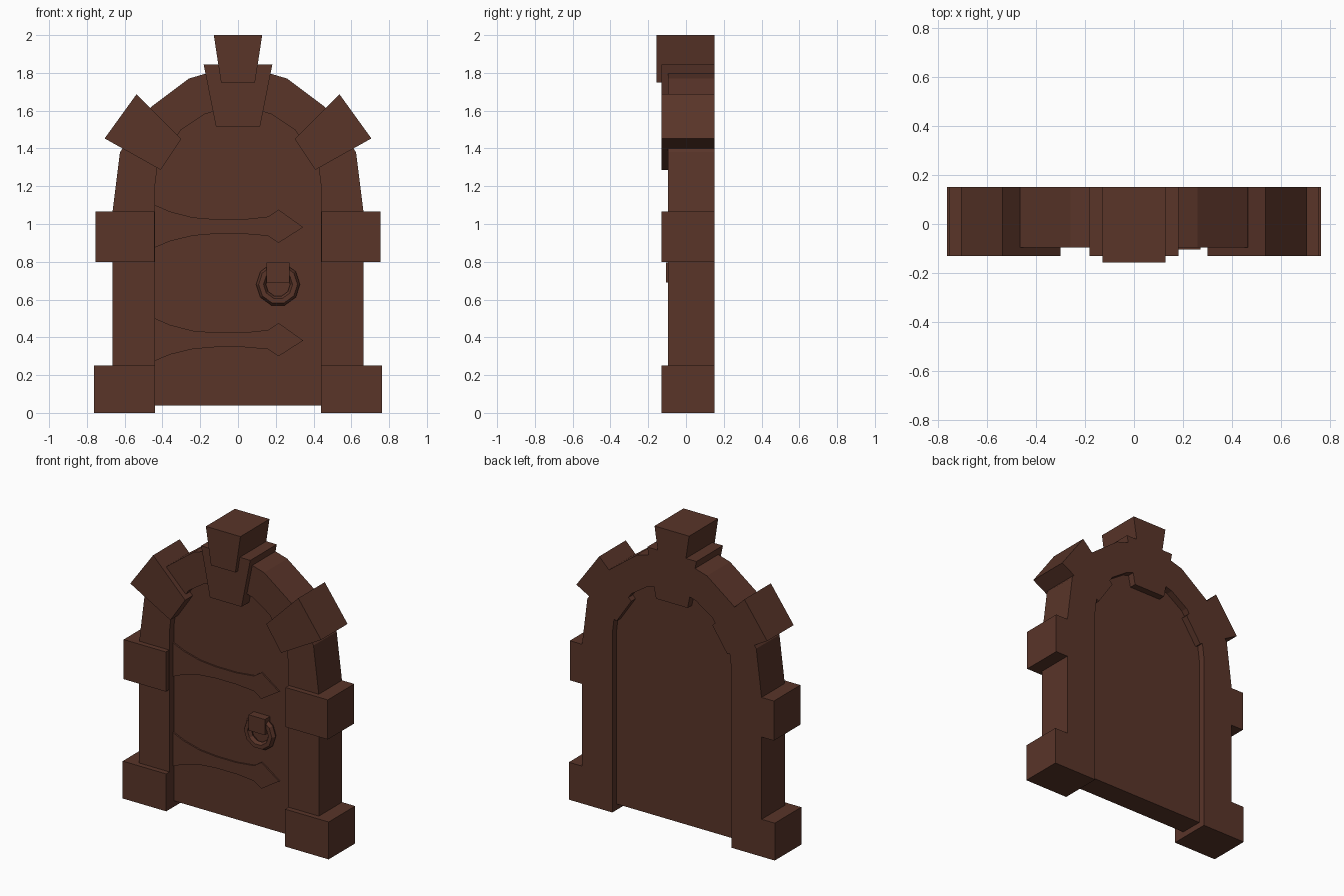
import bpy, bmesh, math

if "Cube" in bpy.data.objects:
    bpy.data.objects.remove(bpy.data.objects["Cube"])

BACK = 0.15

mat = bpy.data.materials.new("dark_wood")
mat.diffuse_color = (0.10, 0.035, 0.022, 1)
mat.use_nodes = True
mat.node_tree.nodes["Principled BSDF"].inputs["Base Color"].default_value = mat.diffuse_color


def finish(name, bm):
    bmesh.ops.recalc_face_normals(bm, faces=bm.faces)
    mesh = bpy.data.meshes.new(name)
    bm.to_mesh(mesh)
    bm.free()
    mesh.materials.append(mat)
    ob = bpy.data.objects.new(name, mesh)
    bpy.context.collection.objects.link(ob)
    return ob


def slab(name, outline, front, back=BACK):
    """Extrude an (x, z) outline from y=front to y=back."""
    bm = bmesh.new()
    face = bm.faces.new([bm.verts.new((x, front, z)) for x, z in outline])
    ext = bmesh.ops.extrude_face_region(bm, geom=[face])
    moved = [v for v in ext["geom"] if isinstance(v, bmesh.types.BMVert)]
    bmesh.ops.translate(bm, verts=moved, vec=(0, back - front, 0))
    return finish(name, bm)


def rect(x0, x1, z0, z1):
    return [(x0, z0), (x1, z0), (x1, z1), (x0, z1)]


def flip(outline):
    return [(-x, z) for x, z in reversed(outline)]


# Arched frame
outer = [(0.665, 0), (0.665, 1.06), (0.625, 1.38), (0.46, 1.62),
         (0.26, 1.77), (0.14, 1.805)]
inner = [(0.44, 0), (0.44, 1.20), (0.425, 1.32), (0.30, 1.50),
         (0.18, 1.58), (0.10, 1.605)]
slab("arch_frame", outer + flip(outer) + [(-x, z) for x, z in inner]
     + inner[::-1], -0.095)

# Door panel, tucked slightly into the frame
panel = [(0.45, 0.04), (0.45, 1.22), (0.435, 1.33), (0.31, 1.51),
         (0.19, 1.59), (0.10, 1.62)]
slab("door_panel", panel + flip(panel), -0.05, 0.105)

# Projecting stones on both sides
stones = {
    "base_stone": rect(0.44, 0.762, 0, 0.25),
    "middle_stone": rect(0.443, 0.755, 0.80, 1.065),
    "arch_stone": [(0.537, 1.687), (0.706, 1.453), (0.41, 1.287), (0.30, 1.45)],
}
for name, outline in stones.items():
    slab(name + "_right", outline, -0.13)
    slab(name + "_left", flip(outline), -0.13)

# Keystone in two steps
slab("keystone_back", [(-0.117, 1.517), (0.117, 1.517), (0.182, 1.845),
                       (-0.182, 1.845)], -0.13)
slab("keystone_front", [(-0.09, 1.75), (0.09, 1.75), (0.128, 2.0),
                        (-0.128, 2.0)], -0.157)

# Strap hinges with arrow tips
strap = [(-0.445, 0.11), (-0.36, 0.073), (-0.24, 0.042), (-0.12, 0.032),
         (0.03, 0.032), (0.16, 0.046), (0.215, 0.083), (0.345, -0.01),
         (0.215, -0.093), (0.16, -0.056), (0.03, -0.045), (-0.12, -0.045),
         (-0.24, -0.055), (-0.36, -0.084), (-0.445, -0.12)]
for name, z in (("lower_hinge", 0.393), ("upper_hinge", 0.993)):
    slab(name, [(x, z + dz) for x, dz in strap], -0.06, -0.04)

# Ring handle and its mount
bpy.ops.mesh.primitive_torus_add(
    major_radius=0.09, minor_radius=0.026, major_segments=10, minor_segments=6,
    location=(0.212, -0.07, 0.68), rotation=(math.pi / 2, 0, 0))
ring = bpy.context.object
ring.name = "ring_handle"
ring.data.materials.append(mat)
slab("handle_mount", rect(0.152, 0.272, 0.69, 0.795), -0.105, -0.04)
